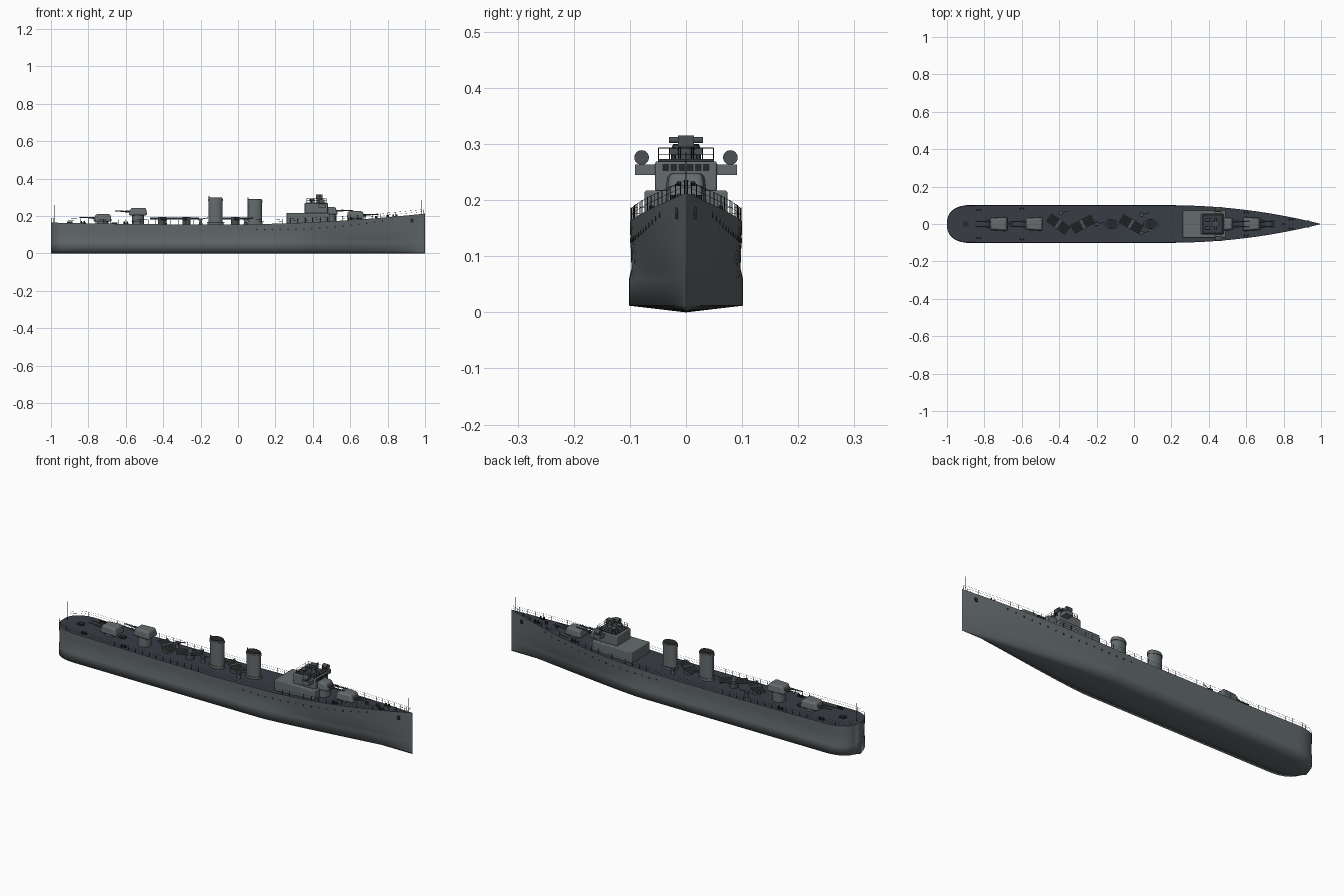
import bpy, bmesh, math
from mathutils import Matrix, Vector

if "Cube" in bpy.data.objects:
    bpy.data.objects.remove(bpy.data.objects["Cube"])


def material(name, rgb):
    m = bpy.data.materials.new(name)
    m.use_nodes = True
    m.diffuse_color = (*rgb, 1)
    m.node_tree.nodes["Principled BSDF"].inputs["Base Color"].default_value = (*rgb, 1)
    return m


HULL = material("hull grey", (0.12, 0.14, 0.147))
UPPER = material("superstructure grey", (0.13, 0.15, 0.157))
DECK = material("deck slate", (0.04, 0.047, 0.06))
METAL = material("gun metal", (0.07, 0.08, 0.085))
BLACK = material("fitting black", (0.02, 0.022, 0.025))


# Shape helpers
def box(bm, loc, size, turn=0):
    m = Matrix.Translation(loc) @ Matrix.Rotation(turn, 4, "Z") @ Matrix.Diagonal((*size, 1))
    return bmesh.ops.create_cube(bm, size=1, matrix=m)["verts"]


def rod(bm, p, q, r, seg=8, r2=None, stretch=1):
    p, q = Vector(p), Vector(q)
    d = q - p
    m = (Matrix.Translation((p + q) / 2) @ d.to_track_quat("Z", "Y").to_matrix().to_4x4()
         @ Matrix.Diagonal((stretch, 1, 1, 1)))
    bmesh.ops.create_cone(bm, cap_ends=True, segments=seg, radius1=r,
                          radius2=r if r2 is None else r2, depth=d.length, matrix=m)


def column(bm, x, y, z0, z1, r, seg=16, r2=None):
    rod(bm, (x, y, z0), (x, y, z1), r, seg, r2)


def finish(bm, name, mat, bevel=0):
    me = bpy.data.meshes.new(name)
    bm.to_mesh(me)
    bm.free()
    ob = bpy.data.objects.new(name, me)
    bpy.context.collection.objects.link(ob)
    me.materials.append(mat)
    bpy.ops.object.select_all(action="DESELECT")
    ob.select_set(True)
    bpy.context.view_layer.objects.active = ob
    bpy.ops.object.shade_smooth_by_angle(angle=math.radians(35))
    if bevel:
        mod = ob.modifiers.new("rounded edges", "BEVEL")
        mod.width, mod.segments = bevel, 3
    return ob


# Hull lines
def deck_z(x):
    s = x + 0.1
    return 0.155 + (0.058 * (s / 1.1) ** 2 if s > 0 else 0.01 * (s / 0.9) ** 2)


def widths(x):
    if x > 0.2:
        t = (x - 0.2) / 0.8
        return 0.1 * (1 - t * t), 0.102 * (1 - t ** 1.5) * (1 - 0.35 * t)
    if x < -0.86:
        u = min((-0.86 - x) / 0.14, 0.985)
        w = (1 - u ** 2.5) ** 0.4
        return 0.1 * w, 0.102 * w
    return 0.1, 0.102


def section(x):
    top, low = widths(x)
    h = deck_z(x)
    mid = low * 0.6 + top * 0.36
    return [(0, 0), (low * 0.5, 0.006), (low, 0.012), (low, 0.058), (mid, 0.078),
            (mid * 0.4 + top * 0.6, 0.125), (top, h)]


def side(x, z):
    s = section(x)
    for (y0, z0), (y1, z1) in zip(s, s[1:]):
        if z0 <= z <= z1:
            return y0 + (y1 - y0) * (z - z0) / (z1 - z0)
    return s[-1][0]


# Hull with inset-coloured deck
stations = [-1 + 0.14 * (1 - math.cos(math.pi / 2 * i / 10)) for i in range(11)]
stations += [-0.86 + 1.86 * i / 50 for i in range(1, 50)] + [0.99, 0.999]
bm = bmesh.new()
rings = []
for x in stations:
    half = section(x)
    ring = half[::-1] + [(-y, z) for y, z in half[1:]]
    rings.append([bm.verts.new((x if x < 0.999 else 1, y, z)) for y, z in ring])
n = len(rings[0])
for a, b in zip(rings, rings[1:]):
    for i in range(n):
        j = (i + 1) % n
        f = bm.faces.new((a[i], a[j], b[j], b[i]))
        f.material_index = int(i == n - 1)
bm.faces.new(rings[0])
bm.faces.new(rings[-1][::-1])
bmesh.ops.recalc_face_normals(bm, faces=bm.faces)
hull = finish(bm, "hull", HULL)
hull.data.materials.append(DECK)
bm = bmesh.new()
bm.from_mesh(hull.data)
for f in bm.faces:
    f.smooth = f.material_index == 0
for e in bm.edges:
    e.smooth = len({f.material_index for f in e.link_faces}) == 1
bm.to_mesh(hull.data)
bm.free()

# Portholes and anchors on both sides
bm = bmesh.new()
anchors = bmesh.new()
for s in (-1, 1):
    for i in range(17):
        x = 0.1 + 0.042 * i
        z = 0.128 + 0.045 * max(0, (x - 0.2) / 0.57) ** 2
        y = side(x, z) * s
        rod(bm, (x, y - 0.003 * s, z), (x, y + 0.001 * s, z), 0.0045, 10)
    y = side(0.93, 0.178) * s
    rod(anchors, (0.93, y - 0.004 * s, 0.178), (0.93, y + 0.003 * s, 0.178), 0.009, 12)
    box(anchors, (0.93, y, 0.17), (0.014, 0.007, 0.008))
finish(bm, "portholes", BLACK)
finish(anchors, "anchors", BLACK)

# Deck edge railings
bm = bmesh.new()
posts = [-0.995, -0.985, -0.96, -0.92] + [-0.88 + 0.04 * i for i in range(47)] + [0.99]
for s in (-1, 1):
    pts = [Vector((x, s * (widths(x)[0] * 0.98), deck_z(x))) for x in posts]
    for p in pts:
        rod(bm, p, p + Vector((0, 0, 0.024)), 0.0008, 4)
    for h in (0.012, 0.023):
        up = Vector((0, 0, h))
        for p, q in zip(pts, pts[1:]):
            rod(bm, p + up, q + up, 0.0004, 3)
finish(bm, "deck_railings", BLACK)

# Flagstaffs
bm = bmesh.new()
column(bm, -0.98, 0, 0.16, 0.26, 0.0012, 6)
column(bm, 0.98, 0, 0.205, 0.285, 0.0012, 6)
finish(bm, "flagstaffs", BLACK)

# Bollards, hatches and capstans
bm = bmesh.new()
for x, y in ((-0.83, 0.075), (-0.6, 0.082), (0.6, 0.062), (0.84, 0.024)):
    for s in (-1, 1):
        z = deck_z(x)
        box(bm, (x, y * s, z + 0.001), (0.032, 0.011, 0.004))
        for dx in (-0.009, 0.009):
            column(bm, x + dx, y * s, z, z + 0.012, 0.0042, 8)
for x in (0.74, 0.8):
    column(bm, x, 0, deck_z(x) - 0.002, deck_z(x) + 0.012, 0.007, 12)
for x in (-0.9, -0.66):
    box(bm, (x, 0, deck_z(x) + 0.003), (0.03, 0.025, 0.008))
finish(bm, "deck_fittings", BLACK)


# Gun turrets: pedestal, rounded house, twin barrels
def turret(name, x, z, facing, length=0.1):
    bm = bmesh.new()
    column(bm, x, 0, deck_z(x) - 0.003, z + 0.004, 0.032, 24)
    finish(bm, name + "_pedestal", UPPER)
    bm = bmesh.new()
    for v in box(bm, (x, 0, z + 0.02), (length, 0.078, 0.04)):
        front = (v.co.x - x) * facing > 0
        if v.co.z > z + 0.02:
            v.co.y *= 0.86
            v.co.x -= facing * (0.014 if front else -0.008)
        if front:
            v.co.y *= 0.85
    finish(bm, name + "_house", UPPER, 0.009)
    bm = bmesh.new()
    for y in (-0.013, 0.013):
        a, b, c = (x + facing * k for k in (0.03, 0.07, 0.122))
        rod(bm, (a, y, z + 0.02), (b, y, z + 0.021), 0.005, 10)
        rod(bm, (b, y, z + 0.021), (c, y, z + 0.023), 0.0032, 10, 0.0024)
    finish(bm, name + "_barrels", METAL)


turret("stern_turret", -0.725, 0.17, -1)
turret("raised_stern_turret", -0.535, 0.204, -1)
turret("bow_turret", 0.63, 0.186, 1)
turret("raised_bow_turret", 0.495, 0.208, 1, 0.08)


# Funnels with dark caps and steam pipes
for name, x, top in (("aft_funnel", -0.12, 0.297), ("fore_funnel", 0.09, 0.288)):
    shell, cap = bmesh.new(), bmesh.new()
    for target, z0, z1, r in ((shell, 0.15, 0.168, 0.028), (shell, 0.15, top, 0.025),
                              (shell, top - 0.016, top - 0.006, 0.0268),
                              (cap, top - 0.004, top + 0.003, 0.0235)):
        column(target, 0, 0, z0, z1, r, 32)
    for b in (shell, cap):
        bmesh.ops.scale(b, vec=(1.5, 1, 1), verts=b.verts)
    column(shell, -0.036, 0, 0.16, top + 0.01, 0.003, 8)
    for b in (shell, cap):
        bmesh.ops.translate(b, vec=(x, 0, 0), verts=b.verts)
    finish(shell, name, UPPER)
    finish(cap, name + "_cap", BLACK)

# Torpedo tube banks on turntables
for name, x, deg in (("aft", -0.405, -36), ("middle", -0.275, 28), ("fore", -0.015, -30)):
    bm = bmesh.new()
    column(bm, x, 0, 0.15, 0.18, 0.022, 20)
    d = Vector((math.cos(math.radians(deg)), math.sin(math.radians(deg)), 0))
    across = Vector((-d.y, d.x, 0))
    for k in (-1.5, -0.5, 0.5, 1.5):
        c = Vector((x, 0, 0.187)) + across * 0.0135 * k
        rod(bm, c - d * 0.062, c + d * 0.062, 0.006, 10)
    box(bm, (x, 0, 0.187), (0.018, 0.056, 0.014), math.radians(deg))
    finish(bm, name + "_torpedo_tubes", METAL)

# Light guns on the deck
bm = bmesh.new()
for x, y in ((-0.39, 0.06), (-0.2, 0.0), (0.04, 0.05), (0.04, -0.05)):
    column(bm, x, y, 0.15, 0.178, 0.012, 12, 0.005)
    box(bm, (x, y, 0.181), (0.02, 0.018, 0.012))
    rod(bm, (x, y, 0.184), (x + 0.04, y + 0.01, 0.19), 0.002, 6)
finish(bm, "light_guns", METAL)

# Deckhouse and bridge
bm = bmesh.new()
box(bm, (0.375, 0, 0.185), (0.23, 0.148, 0.064))
finish(bm, "deckhouse", UPPER, 0.004)
bm = bmesh.new()
box(bm, (0.418, 0, 0.242), (0.125, 0.11, 0.054))
finish(bm, "bridge", UPPER, 0.004)
bm = bmesh.new()
box(bm, (0.42, 0, 0.2705), (0.108, 0.1, 0.005))
finish(bm, "bridge_roof", DECK)
bm = bmesh.new()
for i in range(6):
    box(bm, (0.4805, (i - 2.5) * 0.0145, 0.258), (0.003, 0.0115, 0.012))
for s in (-1, 1):
    for i in range(3):
        box(bm, (0.45 + 0.012 * (i - 1), s * 0.055, 0.258), (0.009, 0.003, 0.012))
finish(bm, "bridge_windows", BLACK)

# Bridge wings
bm = bmesh.new()
for s in (-1, 1):
    box(bm, (0.45, s * 0.071, 0.254), (0.04, 0.04, 0.019))
finish(bm, "bridge_wings", UPPER)

# Searchlights on the wings
bm = bmesh.new()
for s in (-1, 1):
    column(bm, 0.45, s * 0.079, 0.26, 0.27, 0.005, 10)
    rod(bm, (0.434, s * 0.079, 0.276), (0.462, s * 0.079, 0.276), 0.013, 20)
finish(bm, "searchlights", METAL)

# Bridge roof railing
bm = bmesh.new()
corners = [Vector(c) for c in ((0.368, -0.049, 0.27), (0.472, -0.049, 0.27),
                               (0.472, 0.049, 0.27), (0.368, 0.049, 0.27))]
for a, b in zip(corners, corners[1:] + corners[:1]):
    for h in (0.012, 0.023):
        rod(bm, a + Vector((0, 0, h)), b + Vector((0, 0, h)), 0.0006, 4)
    for i in range(5):
        p = a.lerp(b, i / 5)
        rod(bm, p, p + Vector((0, 0, 0.023)), 0.0008, 4)
finish(bm, "bridge_railing", BLACK)

# Fire director with rangefinder arms
bm = bmesh.new()
column(bm, 0.435, 0, 0.268, 0.298, 0.014, 16)
box(bm, (0.435, 0, 0.305), (0.034, 0.028, 0.02))
rod(bm, (0.437, -0.03, 0.307), (0.437, 0.03, 0.307), 0.0055, 12)
for s in (-1, 1):
    column(bm, 0.395, s * 0.022, 0.268, 0.284, 0.004, 10)
    rod(bm, (0.383, s * 0.022, 0.287), (0.407, s * 0.022, 0.287), 0.008, 14)
finish(bm, "fire_director", METAL)
